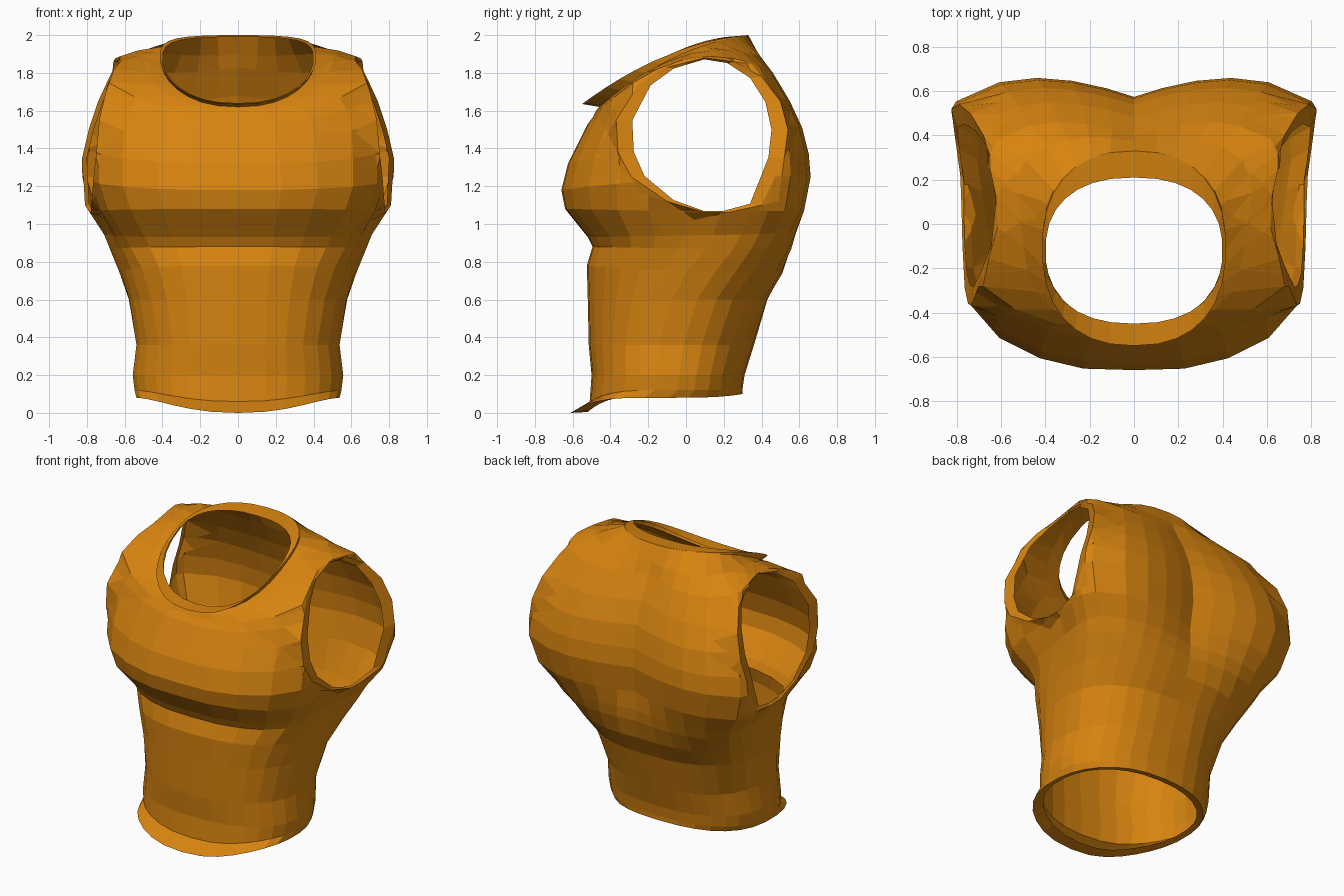
import bpy, bmesh, math
from mathutils import Vector

if "Cube" in bpy.data.objects:
    bpy.data.objects.remove(bpy.data.objects["Cube"])

# Half cross-section of the chest, front centre to back centre (width, depth factors)
CHEST = [(0, -1), (.27, -.99), (.5, -.92), (.72, -.78), (.87, -.56), (.92, -.3),
         (.93, 0), (.96, .3), (1, .55), (1, .7), (.95, .84), (.72, .97),
         (.52, 1), (.33, .98), (.15, .93), (0, .87)]
N = len(CHEST)
# Extra width around the front of the shoulder, by column
BUMP = {2: .2, 3: .6, 4: 1, 5: .5, 6: .1}

# Rings: half width, front y, back y, front z, side z, back z,
# chest blend (above 1 adds front shoulder width)
RINGS = [
    (.50, -.52, .25, .005, .09, .11, 0),      # hem inner edge
    (.54, -.61, .30, 0, .08, .10, 0),         # hem flare
    (.55, -.51, .30, .06, .12, .13, 0),
    (.56, -.50, .31, .20, .20, .20, 0),
    (.54, -.515, .36, .36, .36, .36, 0),
    (.58, -.52, .44, .60, .60, .60, .15),
    (.63, -.525, .53, .78, .75, .74, .35),
    (.68, -.495, .58, .88, .87, .87, .6),     # crease under the chest
    (.71, -.52, .60, .93, .94, .95, .75),
    (.79, -.64, .625, 1.08, 1.07, 1.07, 1),
    (.845, -.66, .66, 1.18, 1.24, 1.25, 1),
    (.83, -.625, .65, 1.32, 1.40, 1.37, 1.02),
    (.79, -.56, .615, 1.45, 1.58, 1.51, 1.07),
    (.73, -.52, .55, 1.53, 1.74, 1.65, 1.11),
    (.65, -.49, .46, 1.57, 1.87, 1.80, 1.18), # shoulder line
    (.53, -.475, .41, 1.60, 1.885, 1.885, .6),
    (.41, -.46, .33, 1.62, 1.88, 2.0, 0),     # neck
    (.415, -.55, .33, 1.635, 1.89, 2.0, 0),   # neck flare
    (.40, -.45, .21, 1.64, 1.88, 1.99, 0),    # neck inner edge
]

# Armhole outline (y, z, x), counter-clockwise in side view
ARMHOLE = [(-.37, 1.55, .735), (-.36, 1.38, .75), (-.29, 1.25, .765),
           (-.1, 1.12, .775), (.1, 1.06, .78), (.22, 1.06, .785),
           (.4, 1.1, .81), (.52, 1.35, .825), (.54, 1.5, .79), (.5, 1.65, .74),
           (.4, 1.78, .68), (.25, 1.86, .64), (.1, 1.88, .625),
           (-.1, 1.83, .645), (-.25, 1.74, .69)]
SIDES = list(zip(ARMHOLE, ARMHOLE[1:] + ARMHOLE[:1]))


def spow(a, p):
    return math.copysign(abs(a) ** p, a)


def ring_points(w, yf, yb, zf, zs, zb, g):
    pts = []
    extra, g = max(g - 1, 0), min(g, 1)
    for i, (cu, cv) in enumerate(CHEST):
        t = math.pi * i / (N - 1)
        eu = 0 if i in (0, N - 1) else spow(math.sin(t), .85)
        ev = -spow(math.cos(t), .85)
        u, v = eu + (cu - eu) * g, ev + (cv - ev) * g
        u += extra * BUMP.get(i, 0)
        y = (yf + yb) / 2 + v * (yb - yf) / 2
        z = zs + (zb - zf) / 2 * v + ((zf + zb) / 2 - zs) * v * v
        if zs < .15:                          # hem dips only at the front
            z = zs + (zf - zs if v < 0 else zb - zs) * v ** 4
        pts.append((w * u, y, z))
    return pts


def inside(y, z):
    return all((b[0] - a[0]) * (z - a[1]) - (b[1] - a[1]) * (y - a[0]) >= 0
               for a, b in SIDES)


def rim_x(y, z):
    """Outline x at the outline point nearest to (y, z)."""
    best = (9, 0)
    p = Vector((y, z))
    for a, b in SIDES:
        s, e = Vector(a[:2]), Vector(b[:2])
        k = min(max((p - s).dot(e - s) / (e - s).length_squared, 0), 1)
        best = min(best, ((s.lerp(e, k) - p).length, a[2] + (b[2] - a[2]) * k))
    return best[1]


# Loft one half of the torso shell
bm = bmesh.new()
rows = [[bm.verts.new(p) for p in ring_points(*r)] for r in RINGS]
for a, b in zip(rows, rows[1:]):
    for i in range(N - 1):
        bm.faces.new((a[i], a[i + 1], b[i + 1], b[i]))
bmesh.ops.recalc_face_normals(bm, faces=bm.faces[:])

# Cut the armhole along its outline
for a, b in SIDES:
    geom = set()
    for f in bm.faces:
        c = f.calc_center_median()
        if c.x > .45 and 1.0 < c.z < 1.95 and -.5 < c.y < .62:
            geom.add(f)
            geom.update(f.edges)
            geom.update(f.verts)
    bmesh.ops.bisect_plane(bm, geom=list(geom), dist=1e-5, plane_co=(0, a[0], a[1]),
                           plane_no=Vector((0, b[1] - a[1], a[0] - b[0])).normalized())
hole = []
for f in bm.faces:
    c = f.calc_center_median()
    if c.x > .45 and inside(c.y, c.z):
        hole.append(f)
bmesh.ops.delete(bm, geom=hole, context='FACES')

# Even out the armhole edge, then turn it inward as a rim
edge = [e for e in bm.edges if e.is_boundary
        and all(v.co.x > .45 and v.co.z > 1 for v in e.verts)]
for v in {v for e in edge for v in e.verts}:
    v.co.x = rim_x(v.co.y, v.co.z)
rim = bmesh.ops.extrude_edge_only(bm, edges=edge)['geom']
for v in rim:
    if isinstance(v, bmesh.types.BMVert):
        v.co.x -= .01 + .03 * max(0, v.co.y)
        v.co.y = .08 + (v.co.y - .08) * .81
        v.co.z = 1.47 + (v.co.z - 1.47) * .98
bmesh.ops.recalc_face_normals(bm, faces=bm.faces[:])

me = bpy.data.meshes.new("torso_shell")
bm.to_mesh(me)
bm.free()
torso = bpy.data.objects.new("torso_shell", me)
bpy.context.collection.objects.link(torso)

# Mirror to the other side
mir = torso.modifiers.new("mirror", 'MIRROR')
mir.use_axis = (True, False, False)
mir.merge_threshold = .001

mat = bpy.data.materials.new("orange")
mat.diffuse_color = (.68, .23, .005, 1)
mat.use_nodes = True
mat.node_tree.nodes["Principled BSDF"].inputs["Base Color"].default_value = mat.diffuse_color
me.materials.append(mat)
